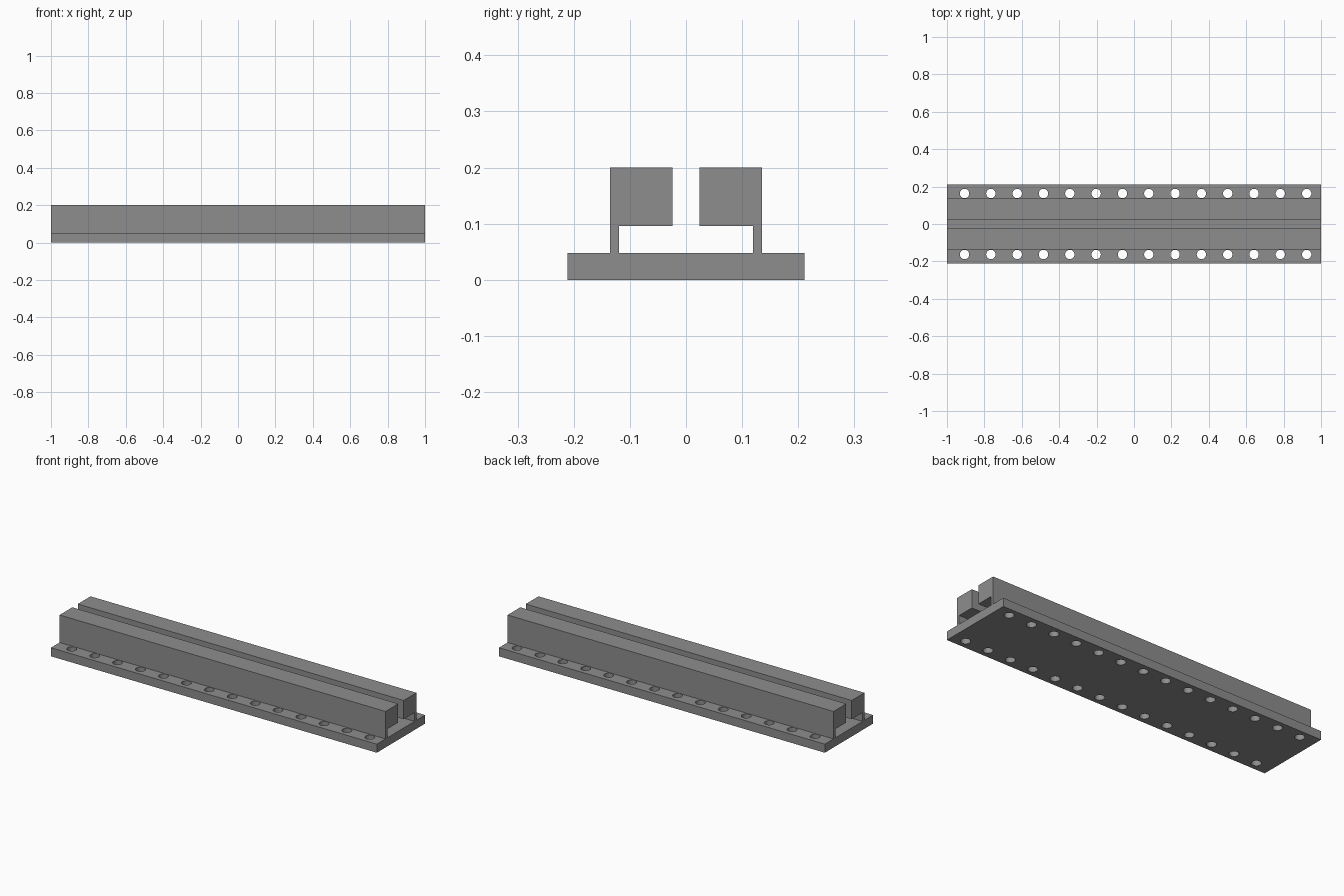
import bpy, bmesh, math
from mathutils import Matrix

if "Cube" in bpy.data.objects:
    bpy.data.objects.remove(bpy.data.objects["Cube"])

LENGTH = 2.0
BASE_HALF, BASE_TOP, TOP = 0.2115, 0.0475, 0.2
HOLE_Y, HOLE_R, HOLE_X0, HOLE_STEP, HOLE_COUNT = 0.163, 0.025, -0.906, 0.1407, 14

steel = bpy.data.materials.new("grey_steel")
steel.diffuse_color = (0.27, 0.27, 0.27, 1)
steel.use_nodes = True
steel.node_tree.nodes["Principled BSDF"].inputs["Base Color"].default_value = steel.diffuse_color


def make_object(name, bm):
    bmesh.ops.recalc_face_normals(bm, faces=bm.faces)
    mesh = bpy.data.meshes.new(name)
    bm.to_mesh(mesh)
    bm.free()
    mesh.materials.append(steel)
    obj = bpy.data.objects.new(name, mesh)
    bpy.context.collection.objects.link(obj)
    return obj


def extrude_profile(name, points):
    """Extrude a (y, z) outline along the full length in x."""
    bm = bmesh.new()
    face = bm.faces.new([bm.verts.new((-LENGTH / 2, y, z)) for y, z in points])
    ext = bmesh.ops.extrude_face_region(bm, geom=[face])
    verts = [g for g in ext["geom"] if isinstance(g, bmesh.types.BMVert)]
    bmesh.ops.translate(bm, verts=verts, vec=(LENGTH, 0, 0))
    return make_object(name, bm)


# Track body: flat base with two overhanging heads on thin webs, as one outline
right_side = [(BASE_HALF, 0), (BASE_HALF, BASE_TOP), (0.1355, BASE_TOP), (0.1355, TOP),
              (0.024, TOP), (0.024, 0.096), (0.119, 0.096), (0.119, BASE_TOP)]
left_side = [(-y, z) for y, z in reversed(right_side)]
track = extrude_profile("slotted_track", right_side + left_side)

# Cutter for both rows of bolt holes
bm = bmesh.new()
for side in (-1, 1):
    for i in range(HOLE_COUNT):
        place = Matrix.Translation((HOLE_X0 + i * HOLE_STEP, side * HOLE_Y, BASE_TOP / 2))
        bmesh.ops.create_cone(bm, cap_ends=True, segments=32, radius1=HOLE_R,
                              radius2=HOLE_R, depth=0.1, matrix=place)
cutter = make_object("bolt_hole_cutter", bm)
cutter.hide_render = True
cutter.hide_viewport = True

cut = track.modifiers.new("bolt_holes", "BOOLEAN")
cut.operation = "DIFFERENCE"
cut.solver = "EXACT"
cut.object = cutter

# Apply the cut, then smooth only the round hole walls
bpy.context.view_layer.objects.active = track
track.select_set(True)
bpy.ops.object.modifier_apply(modifier=cut.name)
bpy.ops.object.shade_smooth_by_angle(angle=math.radians(30))
bpy.data.objects.remove(cutter)
